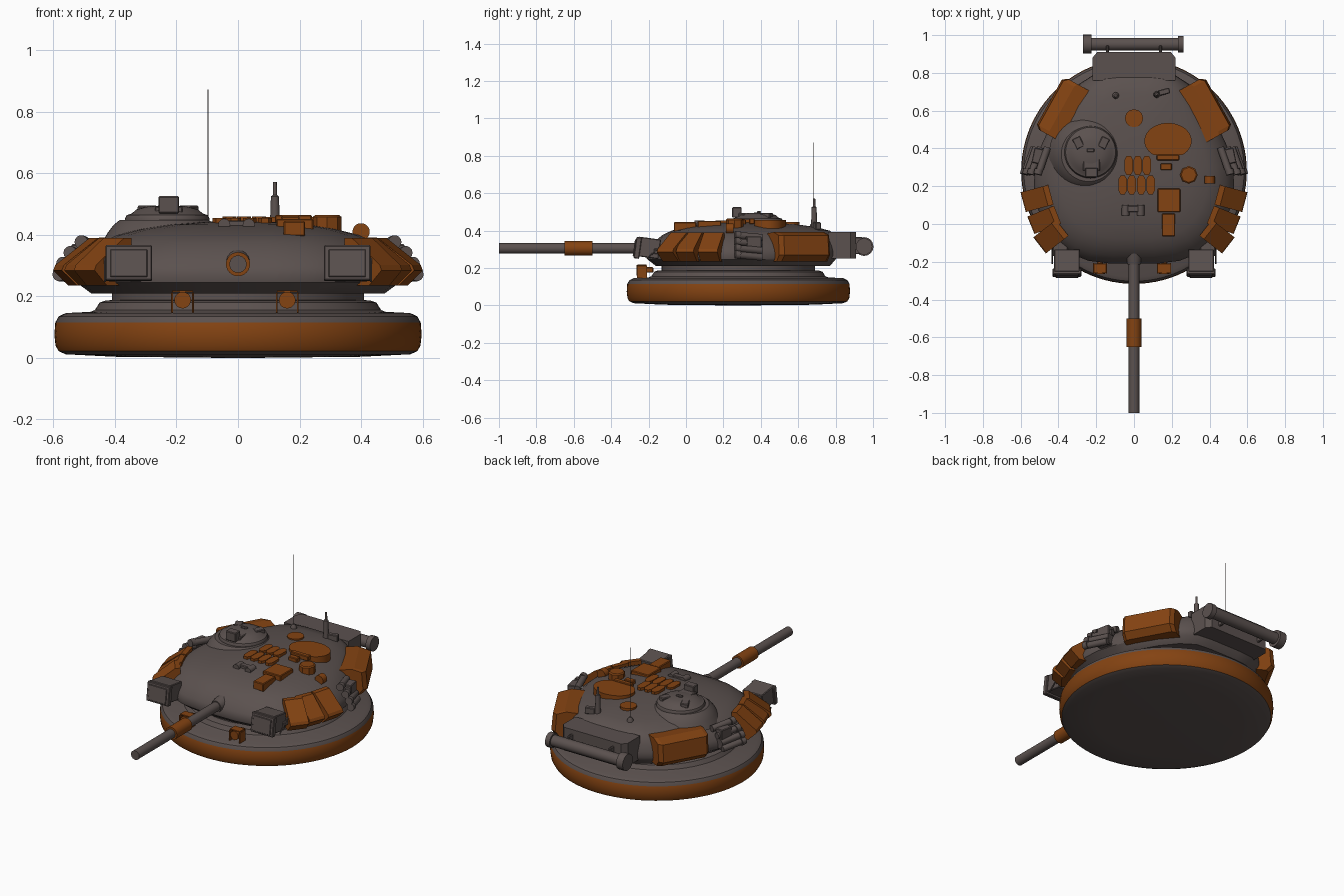
import bpy, bmesh, math
from mathutils import Vector, Matrix

if "Cube" in bpy.data.objects:
    bpy.data.objects.remove(bpy.data.objects["Cube"], do_unlink=True)


def material(name, color):
    m = bpy.data.materials.new(name)
    m.use_nodes = True
    m.diffuse_color = color
    m.node_tree.nodes["Principled BSDF"].inputs["Base Color"].default_value = color
    return m


GREY = material("warm grey", (0.105, 0.083, 0.078, 1))
RUST = material("rust orange", (0.23, 0.056, 0.006, 1))
SIDES = ((1, "left"), (-1, "right"))


def loft(name, rings, mat, smooth=True, bevel=0):
    """Skin a stack of equal point rings and cap both ends."""
    bm = bmesh.new()
    loops = [[bm.verts.new(p) for p in ring] for ring in rings]
    n = len(loops[0])
    for a, b in zip(loops, loops[1:]):
        for i in range(n):
            bm.faces.new((a[i], a[(i + 1) % n], b[(i + 1) % n], b[i]))
    bm.faces.new(loops[0][::-1])
    bm.faces.new(loops[-1])
    if bevel:
        bmesh.ops.bevel(bm, geom=bm.edges[:], offset=bevel, segments=1, affect='EDGES')
    bmesh.ops.recalc_face_normals(bm, faces=bm.faces[:])
    me = bpy.data.meshes.new(name)
    bm.to_mesh(me)
    bm.free()
    me.materials.append(mat)
    ob = bpy.data.objects.new(name, me)
    bpy.context.collection.objects.link(ob)
    if smooth:
        bpy.ops.object.select_all(action='DESELECT')
        ob.select_set(True)
        bpy.context.view_layer.objects.active = ob
        bpy.ops.object.shade_smooth_by_angle(angle=math.radians(35))
    return ob


def lathe(name, profile, x, y, mat, n=32, sy=1):
    """Turn (radius, z) points about a vertical axis."""
    rings = [[(x + r * math.cos(math.tau * i / n), y + sy * r * math.sin(math.tau * i / n), z)
              for i in range(n)] for r, z in profile]
    return loft(name, rings, mat)


def rod(name, a, b, r, mat, r2=None, n=20):
    """Round bar from a to b."""
    a, b = Vector(a), Vector(b)
    q = (b - a).to_track_quat('Z', 'Y')
    rings = [[p + q @ Vector((rad * math.cos(math.tau * i / n), rad * math.sin(math.tau * i / n), 0))
              for i in range(n)] for p, rad in ((a, r), (b, r2 or r))]
    return loft(name, rings, mat)


def box(name, center, size, mat, tilt=0, turn=0, bevel=0.004):
    """Block tilted about x and turned about z, in degrees."""
    m = (Matrix.Translation(center) @ Matrix.Rotation(math.radians(turn), 4, 'Z')
         @ Matrix.Rotation(math.radians(tilt), 4, 'X'))
    corners = ((-.5, -.5), (.5, -.5), (.5, .5), (-.5, .5))
    rings = [[m @ Vector((x * size[0], y * size[1], z * size[2])) for x, y in corners]
             for z in (-.5, .5)]
    return loft(name, rings, mat, False, bevel)


def wedge(name, profile, side, origin, angle, length, mat, end_inset=0):
    """Extrude an (outward, z) profile along the turret wall."""
    a = math.radians(angle)
    out, along = Vector((math.cos(a), math.sin(a), 0)), Vector((-math.sin(a), math.cos(a), 0))
    rings = []
    for t, shrink in ((-.5, 1), (-.5, 0), (.5, 0), (.5, 1)) if end_inset else ((-.5, 0), (.5, 0)):
        ring = []
        for u, z in profile:
            step = 0 if shrink or not end_inset else math.copysign(end_inset, -t)
            k = 0.82 if shrink else 1
            p = Vector((*origin, 0)) + out * u * k + along * (t * length + step)
            ring.append((side * p.x, p.y, z))
        rings.append(ring)
    return loft(name, rings, mat, False)


# Round base with a coloured rim band, stepped ring and neck
base = lathe("base_ring", [(.02, 0), (.4, .004), (.56, .012), (.583, .022), (.593, .04), (.597, .075),
                           (.594, .115), (.583, .135), (.56, .146), (.48, .15), (.465, .156), (.45, .18),
                           (.43, .187), (.41, .188), (.41, .225)], 0, .28, GREY, 96)
base.data.materials.append(RUST)
for f in base.data.polygons:
    c = f.center
    if .025 < c.z < .12 and math.hypot(c.x, c.y - .28) > .57:
        f.material_index = 1

# Egg-shaped cast shell: one outline scaled through several heights
half = [(0, -.21), (.12, -.21), (.24, -.195), (.34, -.155), (.42, -.09), (.48, 0), (.515, .1), (.53, .2),
        (.525, .3), (.495, .41), (.44, .53), (.37, .65), (.29, .75), (.2, .81), (.1, .82), (0, .82)]
outline = half + [(-x, y) for x, y in half[-2:0:-1]]
levels = [(.21, .9, .9), (.245, .99, .96), (.27, 1, .98), (.3, .98, .98), (.34, .92, .97), (.375, .84, .95),
          (.4, .74, .9), (.42, .59, .75), (.434, .42, .55), (.442, .22, .3), (.445, .03, .04)]
loft("turret_shell", [[(x * s, .3 + (y - .3) * (s if y < .3 else sb), z) for x, y in outline]
                      for z, s, sb in levels], GREY)

# Gun barrel with sleeve and root collar
GZ = .305
rod("gun_barrel", (0, -1, GZ), (0, -.1, GZ), .028, GREY, n=32)
rod("barrel_sleeve", (0, -.65, GZ), (0, -.5, GZ), .039, RUST, n=32)
rod("barrel_collar", (0, -.215, GZ), (0, -.14, GZ), .034, GREY, .05)

# Parts repeated on both flanks
tile_profile = [(0, .39), (.03, .39), (.145, .302), (.152, .285), (.1, .235), (0, .235)]
bin_profile = [(-.03, .385), (.06, .392), (.125, .375), (.135, .27), (.1, .235), (-.03, .235)]
for s, tag in SIDES:
    for i, (o, a, w) in enumerate([((.44, .155), -15, .108), ((.405, .05), -22, .1), ((.38, -.02), -38, .108)]):
        wedge(f"{tag}_armour_wedge_{i + 1}", tile_profile, s, o, a, w, RUST)
    wedge(f"{tag}_side_bin", bin_profile, s, (.33, .58), 29, .31, RUST, .02)
    # Launcher tubes fanned up the wall
    for i in range(4):
        x, z = .575 - .006 * i * i - .006 * i, .27 + .035 * i
        rod(f"{tag}_launcher_tube_{i + 1}", (s * x, .275, z), (s * (x - .045), .405, z - .012), .019, GREY, n=14)
        rod(f"{tag}_launcher_lip_{i + 1}", (s * (x + .007), .262, z + .002), (s * x, .29, z), .022, GREY, n=14)
    box(f"{tag}_launcher_bracket", (s * .51, .36, .31), (.05, .08, .12), GREY, turn=s * 12)
    # Front lamp housings
    box(f"{tag}_lamp_housing", (s * .355, -.2, .308), (.135, .12, .105), GREY, -8)
    box(f"{tag}_lamp_frame", (s * .355, -.258, .308), (.152, .03, .115), GREY, -8)
    box(f"{tag}_lamp_panel", (s * .355, -.275, .308), (.12, .008, .09), GREY, -8, bevel=.002)
    box(f"{tag}_lamp_arm", (s * .39, -.13, .29), (.08, .08, .03), GREY)
    rod(f"{tag}_lamp_rod", (s * .432, -.21, .25), (s * .432, -.12, .33), .004, GREY, n=8)

# Small guarded headlamps low on the front
for x, tag in ((.16, "left"), (-.18, "right")):
    rod(f"{tag}_headlamp", (x, -.265, .188), (x, -.215, .188), .027, RUST)
    for dx in (-.034, .034):
        box(f"{tag}_headlamp_guard", (x + dx, -.235, .18), (.006, .055, .066), RUST, bevel=.001)
    box(f"{tag}_headlamp_hood", (x, -.235, .217), (.068, .05, .006), RUST, bevel=.001)
    box(f"{tag}_headlamp_bracket", (x, -.2, .19), (.03, .05, .03), RUST)

# Rear stowage box and transverse tube
loft("rear_box", [[(-.22, .76, z), (.22, .76, z), (.22, .88, z), (.195, .91, z), (-.195, .91, z), (-.22, .88, z)]
                  for z in (.25, .392)], GREY, False)
rod("rear_tube", (-.25, .952, .315), (.25, .952, .315), .034, GREY, n=24)
rod("rear_tube_right_cap", (-.27, .952, .315), (-.225, .952, .315), .05, GREY, n=24)
rod("rear_tube_left_cap", (.232, .952, .315), (.263, .952, .315), .044, GREY, n=24)
for x in (-.14, .14):
    box("rear_tube_strap", (x, .92, .32), (.015, .05, .09), GREY)

# Commander cupola
cx, cy = -.23, .38
lathe("cupola_mound", [(.21, .36), (.185, .405), (.165, .432), (.145, .448)], cx - .01, cy - .01, GREY, 48)
lathe("cupola_ring", [(.135, .43), (.138, .452), (.132, .464), (.115, .47), (.1, .483), (.06, .493), (.01, .496)],
      cx, cy, GREY, 48)
box("cupola_sight", (cx + .005, .272, .498), (.068, .05, .056), GREY)
box("cupola_sight_base", (cx + .005, .315, .475), (.09, .07, .036), GREY)
for dx, turn in ((-.065, 25), (.07, -25)):
    box("cupola_periscope", (cx + dx, cy + .05, .482), (.045, .06, .026), GREY, turn=turn)
box("cupola_handle", (cx, cy + .01, .499), (.04, .02, .012), GREY)

# Loader hatch: oval lid with a flattened front and its fittings
lid = [(.18 + .125 * math.cos(a), max(.365, .44 + .095 * math.sin(a)))
       for a in [math.tau * i / 40 for i in range(40)]]
loft("hatch_lid", [[(x, y, z) for x, y in lid] for z in (.41, .458)], RUST)
box("hatch_hinge", (.18, .352, .45), (.12, .03, .03), RUST)
box("hatch_block", (.17, .303, .446), (.06, .035, .03), RUST)
lathe("sight_drum", [(.047, .39), (.047, .458), (.04, .464)], .29, .26, RUST, 8)
lathe("lamp_stalk", [(.008, .36), (.008, .42)], .4, .235, RUST, 10)
rod("roof_spotlight", (.4, .215, .41), (.4, .255, .41), .028, RUST)

# Roof tiles in two rows
def roof_tile(x, y, z):
    shape = [(-.5, -.3), (-.25, -.5), (.25, -.5), (.5, -.3), (.5, .3), (.25, .5), (-.25, .5), (-.5, .3)]
    loft("roof_tile", [[(x + u * .045, y + v * .1, h) for u, v in shape] for h in (.425, z)], RUST, False)


for x in (-.028, .02, .068):
    roof_tile(x, .31, .46)
for x in (-.06, -.012, .038, .088):
    roof_tile(x, .207, .455)
lathe("roof_disc", [(.048, .42), (.048, .446)], 0, .56, RUST, 12)

# Gunner sight and front periscope
box("gunner_sight_body", (.185, .125, .425), (.12, .125, .055), RUST)
box("gunner_sight_head", (.183, -.005, .42), (.07, .12, .05), RUST)
box("front_periscope", (-.005, .08, .43), (.07, .035, .035), GREY)
for x in (-.045, .035):
    rod("periscope_eye", (x, .045, .433), (x, .1, .433), .02, GREY, n=12)

# Mast, antenna and small rear fittings
lathe("rear_mast", [(.02, .39), (.016, .44), (.014, .5), (.013, .525), (.007, .53), (.006, .572)], .12, .685, GREY, 12)
box("mast_bracket", (.16, .7, .425), (.06, .03, .04), GREY, turn=15)
lathe("antenna_base", [(.02, .39), (.017, .43), (.008, .445)], -.097, .68, GREY, 12)
rod("antenna", (-.097, .68, .43), (-.097, .68, .872), .0017, GREY, n=6)
